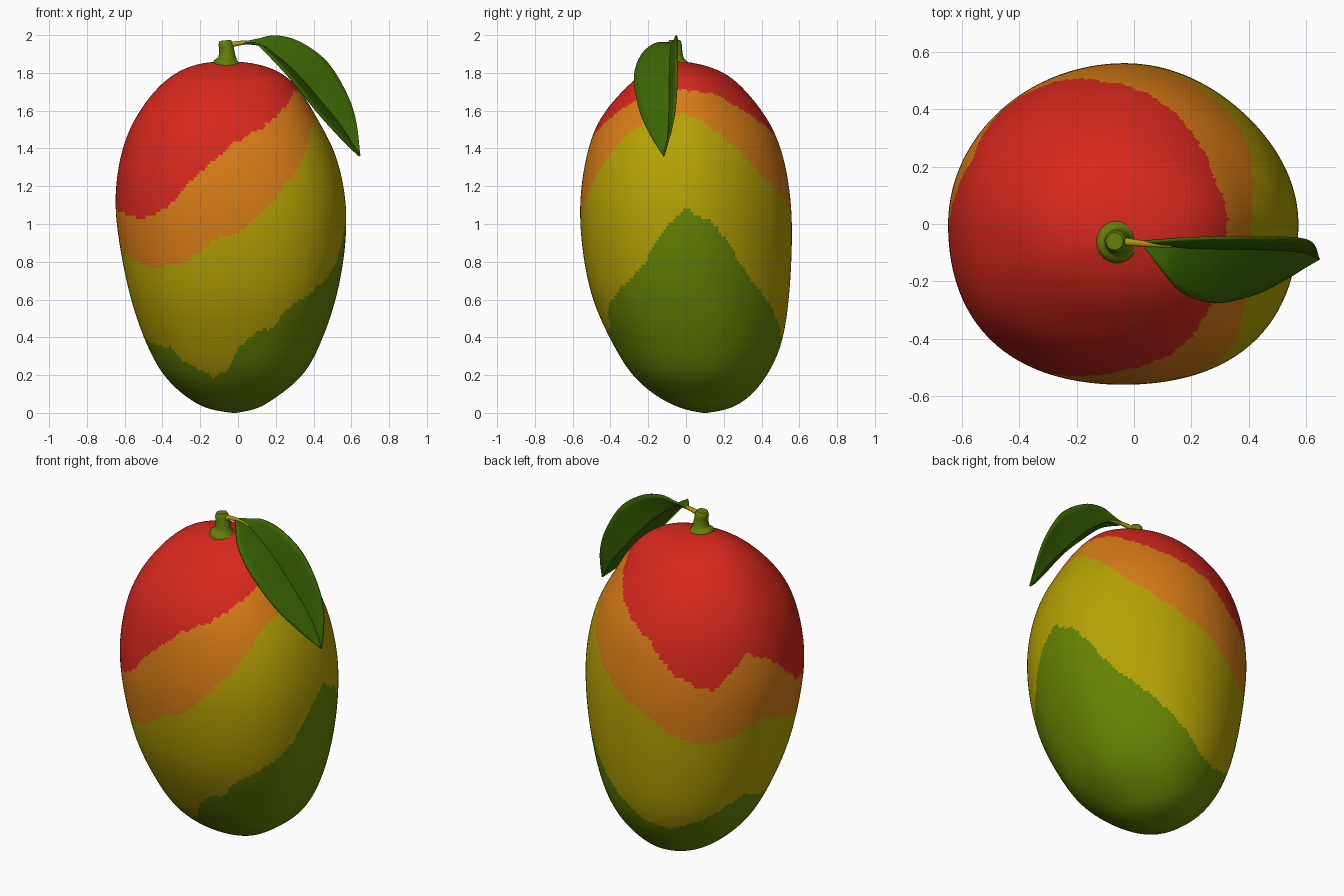
import bpy, math
from mathutils import Vector

if "Cube" in bpy.data.objects:
    bpy.data.objects.remove(bpy.data.objects["Cube"])


def material(name, rgb):
    m = bpy.data.materials.new(name)
    m.diffuse_color = (*rgb, 1)
    m.use_nodes = True
    m.node_tree.nodes["Principled BSDF"].inputs["Base Color"].default_value = m.diffuse_color
    return m


RED = material("ripe red", (0.67, 0.021, 0.012))
ORANGE = material("warm orange", (0.68, 0.2, 0.008))
YELLOW = material("golden yellow", (0.46, 0.355, 0.001))
GREEN = material("unripe green", (0.13, 0.225, 0.001))
LEAF = material("leaf green", (0.04, 0.128, 0.001))
STEM = material("stem green", (0.125, 0.21, 0.003))
STALK = material("stalk yellow", (0.42, 0.32, 0.003))


def spline(rows, steps):
    """Smooth curve of tuples through the given rows."""
    out, n = [], len(rows)
    for i in range(n - 1):
        p0, p1, p2, p3 = (rows[min(max(k, 0), n - 1)] for k in range(i - 1, i + 3))
        for s in range(steps):
            t = s / steps
            out.append([0.5 * (2 * b + (c - a) * t + (2 * a - 5 * b + 4 * c - d) * t * t
                               + (3 * b - a - 3 * c + d) * t ** 3)
                        for a, b, c, d in zip(p0, p1, p2, p3)])
    out.append(list(rows[-1]))
    return out


def relax(rows, passes):
    """Even out small bumps, keeping both ends."""
    for _ in range(passes):
        rows = [rows[0]] + [[(a + 2 * b + c) / 4 for a, b, c in zip(*rows[i - 1:i + 2])]
                            for i in range(1, len(rows) - 1)] + [rows[-1]]
    return rows


def build(name, verts, faces, mats):
    me = bpy.data.meshes.new(name)
    me.from_pydata(verts, [], faces)
    for m in mats:
        me.materials.append(m)
    ob = bpy.data.objects.new(name, me)
    bpy.context.collection.objects.link(ob)
    bpy.context.view_layer.objects.active = ob
    ob.select_set(True)
    bpy.ops.object.shade_smooth_by_angle(angle=math.radians(50))
    ob.select_set(False)
    return ob


def skin(rings, n):
    """Faces joining closed rings of n points, with capped ends."""
    faces = [(i * n + j, i * n + (j + 1) % n, (i + 1) * n + (j + 1) % n, (i + 1) * n + j)
             for i in range(rings - 1) for j in range(n)]
    return faces + [tuple(reversed(range(n))), tuple(range((rings - 1) * n, rings * n))]


def tube(name, rows, steps, n, mat):
    """Round tube through rows of (x, y, z, radius)."""
    pts = spline(rows, steps)
    verts = []
    for i, p in enumerate(pts):
        a, b = pts[max(i - 1, 0)], pts[min(i + 1, len(pts) - 1)]
        d = (Vector(b[:3]) - Vector(a[:3])).normalized()
        u = d.cross(Vector((0, 1, 0))).normalized()
        v = d.cross(u)
        for j in range(n):
            t = 2 * math.pi * j / n
            verts.append(Vector(p[:3]) + p[3] * (u * math.cos(t) + v * math.sin(t)))
    return build(name, verts, skin(len(pts), n), [mat])


# Fruit body: height, left, right, front, back
body = [(0, -.03, -.01, .09, .11), (.022, -.16, .1, -.02, .23), (.085, -.275, .205, -.15, .335),
        (.2, -.395, .345, -.285, .43), (.37, -.487, .438, -.39, .508),
        (.6, -.567, .518, -.495, .544), (.86, -.622, .566, -.548, .56),
        (1.12, -.652, .572, -.562, .556), (1.37, -.62, .517, -.525, .512),
        (1.55, -.55, .423, -.46, .435), (1.7, -.445, .335, -.34, .32),
        (1.8, -.33, .23, -.225, .205), (1.85, -.2, .09, -.11, .06),
        (1.862, -.07, -.05, -.07, -.05)]
N = 260
rings = relax(spline(body, 14), 40)
QUARTER = (-.016, 0, .026, .026)   # fuller front, leaner back right
verts = []
for z, l, r, f, b in rings:
    for j in range(N):
        t = 2 * math.pi * j / N
        k = 1 + QUARTER[int(4 * j / N)] / .58 * math.sin(2 * t) ** 2
        verts.append(((l + r) / 2 + (r - l) / 2 * math.cos(t) * k,
                      (f + b) / 2 + (b - f) / 2 * math.sin(t) * k, max(z, 0)))
fruit = build("fruit", verts, skin(len(rings), N), [GREEN, YELLOW, ORANGE, RED])

# Blush borders: angle round the fruit -> height
green_top = [(0, 1.08), (16, 1.0), (36, .73), (75, .43), (95, .3), (115, .27), (140, .34),
             (165, .46), (190, .39), (225, .345), (233, .27), (254, .186), (265, .22),
             (275, .36), (286, .44), (295, .45), (301, .55), (322, .68), (335, .78),
             (350, 1.0), (360, 1.08)]
yellow_top = [(0, 1.58), (12, 1.55), (28, 1.45), (48, 1.28), (75, 1.1), (95, 1.0), (114, .88),
              (133, .83), (150, .87), (165, .95), (196, .86), (225, .76), (247, .8), (261, .92),
              (273, .95), (287, 1.08), (300, 1.23), (313, 1.37), (325, 1.49), (340, 1.55),
              (360, 1.58)]
orange_top = [(0, 1.71), (30, 1.69), (52, 1.6), (75, 1.5), (95, 1.41), (112, 1.24), (133, 1.15),
              (153, 1.35), (173, 1.26), (195, 1.07), (225, 1.03), (238, 1.09), (255, 1.28),
              (272, 1.42), (295, 1.53), (313, 1.63), (330, 1.7), (360, 1.71)]


def border(table, ang):
    for (a, za), (b, zb) in zip(table, table[1:]):
        if a <= ang <= b:
            wobble = 0.008 * math.sin(ang * 0.9) * math.sin(ang * 0.37)
            return za + (zb - za) * (ang - a) / (b - a) + wobble


for p in fruit.data.polygons:
    ang = ((p.index % N) + 0.5) * 360 / N
    z = p.center.z
    if len(p.vertices) > 4:
        p.material_index = 3 if z > 1 else 0
    else:
        p.material_index = sum(z > border(t, ang) for t in (green_top, yellow_top, orange_top))

# Stem with flared base
tube("stem", [(-.06, -.06, 1.835, .078), (-.06, -.06, 1.857, .07), (-.058, -.06, 1.88, .048),
              (-.06, -.06, 1.92, .04), (-.066, -.06, 1.955, .037), (-.068, -.06, 1.972, .03)],
     4, 20, STEM)

# Leaf stalk running into the midrib
tube("leaf_stalk", [(-.06, -.06, 1.94, .016), (-.02, -.063, 1.953, .014), (.05, -.07, 1.96, .01),
                    (.13, -.077, 1.948, .006)], 5, 10, STALK)

# Leaf: rows of front edge, midrib, back edge
leaf_rows = [(.035, -.08, 1.955, .035, -.07, 1.958, .035, -.06, 1.962),
             (.1, -.165, 1.953, .12, -.076, 1.945, .11, -.055, 1.98),
             (.17, -.24, 1.888, .19, -.082, 1.9, .2, -.05, 1.997),
             (.28, -.275, 1.768, .295, -.085, 1.81, .325, -.048, 1.965),
             (.42, -.245, 1.595, .42, -.086, 1.67, .47, -.048, 1.86),
             (.53, -.19, 1.472, .535, -.09, 1.53, .575, -.052, 1.69),
             (.595, -.15, 1.405, .6, -.1, 1.43, .625, -.07, 1.54),
             (.645, -.122, 1.36, .645, -.12, 1.36, .646, -.118, 1.362)]
K = 5
verts = []
rows = spline(leaf_rows, 5)
for r in rows:
    front, mid, back = (Vector(r[k:k + 3]) for k in (0, 3, 6))
    for a, b, ks in ((front, mid, range(K)), (mid, back, range(K + 1))):
        for k in ks:
            t = k / K
            puff = 0.12 * (b - a).length * t * (1 - t)
            verts.append(a.lerp(b, t) + Vector((0.7, -0.2, 0.6)) * puff)
W = 2 * K + 1
faces = [(i * W + j, (i + 1) * W + j, (i + 1) * W + j + 1, i * W + j + 1)
         for i in range(len(rows) - 1) for j in range(W - 1)]
leaf = build("leaf", verts, faces, [LEAF])
thick = leaf.modifiers.new("thickness", 'SOLIDIFY')
thick.thickness = 0.01
thick.offset = 0
